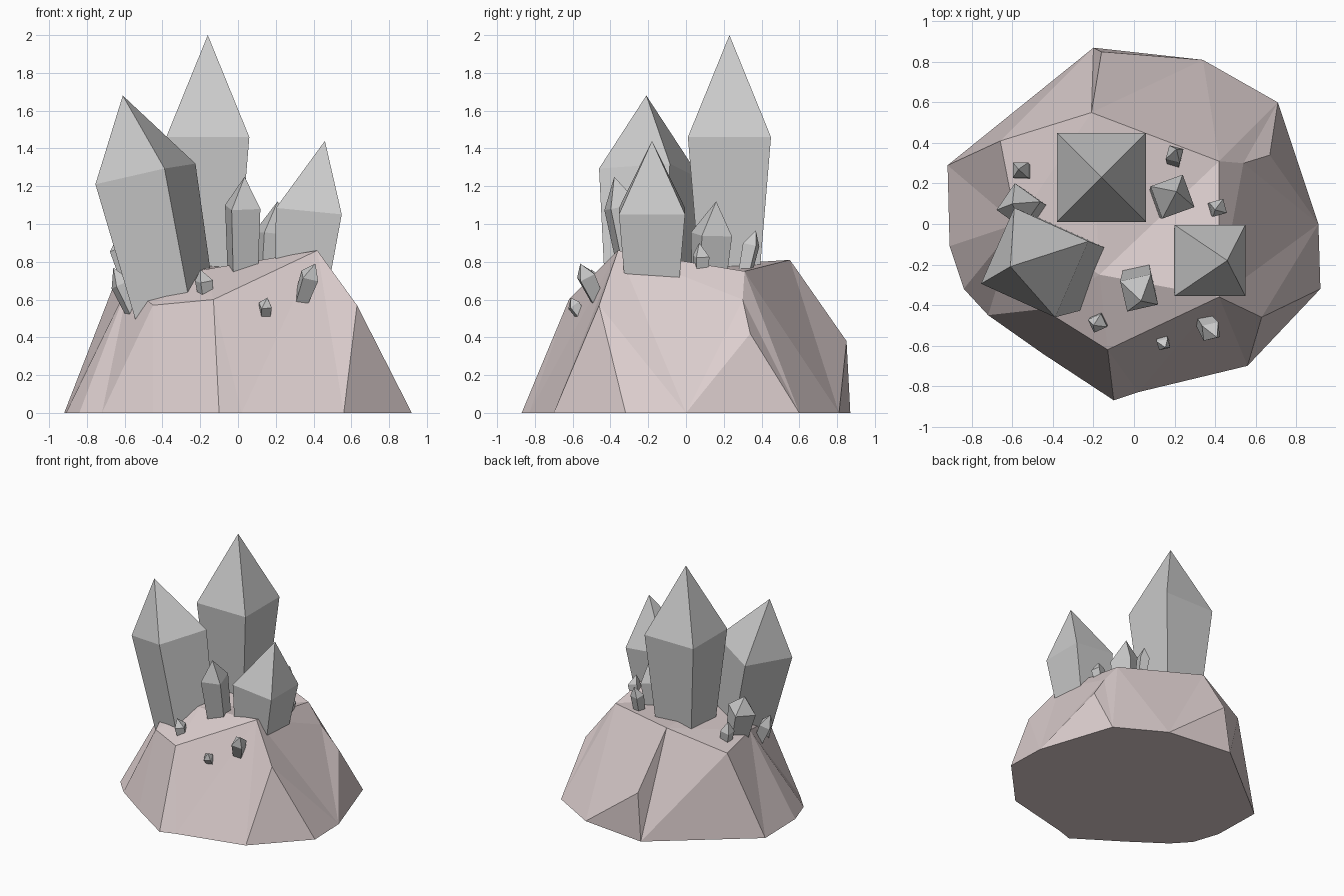
import bpy, bmesh, math
from mathutils import Vector, Matrix
from mathutils.geometry import delaunay_2d_cdt

if "Cube" in bpy.data.objects:
    bpy.data.objects.remove(bpy.data.objects["Cube"])


def finish(bm, name, mat=None):
    bmesh.ops.recalc_face_normals(bm, faces=bm.faces[:])
    me = bpy.data.meshes.new(name)
    bm.to_mesh(me)
    bm.free()
    ob = bpy.data.objects.new(name, me)
    bpy.context.collection.objects.link(ob)
    if mat:
        me.materials.append(mat)
    return ob


def crystal(name, tip, ring, base, r_ring, r_base, yaw):
    """Four-sided tapered shaft from base to ring, closed by a pointed cap."""
    tip, ring, base = Vector(tip), Vector(ring), Vector(base)
    tilt = Vector((0, 0, 1)).rotation_difference(ring - base).to_matrix()
    rot = tilt @ Matrix.Rotation(math.radians(yaw), 3, 'Z')
    corners = [(-1, -1), (1, -1), (1, 1), (-1, 1)]
    bm = bmesh.new()
    lo, hi = [[bm.verts.new(c + rot @ Vector((x * r, y * r, 0))) for x, y in corners]
              for c, r in ((base, r_base), (ring, r_ring))]
    top = bm.verts.new(tip)
    bm.faces.new(lo)
    for i in range(4):
        j = (i + 1) % 4
        bm.faces.new((lo[i], lo[j], hi[j], hi[i]))
        bm.faces.new((hi[i], hi[j], top))
    return finish(bm, name)


# Rock: ground outline plus named corner points, triangulated along its ridges
outline = [(-.20, .87), (-.92, .29), (-.91, -.11), (-.84, -.32), (-.72, -.45),
           (-.45, -.64), (-.10, -.87), (.02, -.83), (.56, -.70), (.92, -.32),
           (.91, 0), (.71, .60), (.34, .81)]
corners = {
    'peak': (.42, -.36, .86), 'east': (.42, .31, .75), 'step': (.54, .30, .60),
    'side': (.67, .34, .42), 'shoulder': (.63, -.46, .57), 'back': (-.21, .55, .81),
    'back_left': (-.66, .41, .67), 'middle': (-.17, -.25, .76), 'front': (-.13, -.62, .60),
    'front_left': (-.45, -.42, .57), 'left': (-.58, 0, .68), 'back_low': (-.16, .85, .38)}
ridges = ['front peak', 'middle peak', 'middle east', 'back east', 'back back_left',
          'peak east', 'peak shoulder', 'front front_left', 'front_left left',
          'left back_left', 'back back_low', 'east step', 'step side', 'middle front_left']
n = len(outline)
index = {k: n + i for i, k in enumerate(corners)}
points = [Vector((x, y, 0)) for x, y in outline] + [Vector(p) for p in corners.values()]
edges = [(i, (i + 1) % n) for i in range(n)]
edges += [tuple(index[k] for k in r.split()) for r in ridges]
edges += [(index['front'], 6), (index['shoulder'], 8), (index['shoulder'], 9),
          (index['side'], 11), (index['back_left'], 1)]
res = delaunay_2d_cdt([p.to_2d() for p in points], edges, [], 1, 1e-5)
bm = bmesh.new()
verts = [bm.verts.new(p) for p in points]
orig = res[3]
for tri in res[2]:
    bm.faces.new([verts[orig[i][0]] for i in tri])
bm.faces.new(verts[:n])
stone = bpy.data.materials.new("stone")
stone.diffuse_color = (.72, .62, .62, 1)
stone.use_nodes = True
stone.node_tree.nodes["Principled BSDF"].inputs["Base Color"].default_value = stone.diffuse_color
finish(bm, "rock_base", stone)

# Large crystals
crystal("tall_crystal", (-.16, .23, 2.0), (-.16, .23, 1.46), (-.16, .23, .68), .22, .155, 0)
crystal("left_crystal", (-.61, -.21, 1.68), (-.49, -.19, 1.265), (-.32, -.21, .48), .205, .16, -24)
crystal("right_crystal", (.46, -.18, 1.44), (.375, -.18, 1.068), (.335, -.18, .66), .175, .14, 0)

# Medium crystals
crystal("front_crystal", (.035, -.38, 1.25), (.025, -.34, 1.09), (.025, -.265, .68), .078, .065, 13)
crystal("back_crystal", (.21, .16, 1.12), (.19, .135, .945), (.165, .12, .68), .085, .07, 20)
crystal("left_back_crystal", (-.60, .10, 1.0), (-.57, .09, .88), (-.50, .07, .60), .08, .06, -35)

# Small shards: tip, ring, base, ring half width, yaw
shards = [
    ((.21, .37, .965), (.20, .345, .89), (.20, .30, .68), .036, -15),
    ((.40, .07, .90), (.415, .08, .83), (.385, .08, .68), .036, 15),
    ((-.57, .27, .85), (-.56, .265, .77), (-.53, .25, .62), .038, 0),
    ((-.66, -.15, .77), (-.62, -.15, .68), (-.53, -.15, .48), .042, 20),
    ((-.20, -.50, .76), (-.18, -.49, .70), (-.165, -.46, .56), .036, 25),
    ((.41, -.56, .79), (.38, -.53, .725), (.33, -.46, .58), .042, 10),
    ((.155, -.61, .61), (.145, -.595, .57), (.14, -.53, .48), .028, 15)]
for i, (tip, ring, base, r, yaw) in enumerate(shards):
    crystal(f"shard_{i + 1}", tip, ring, base, r, r * .75, yaw)
